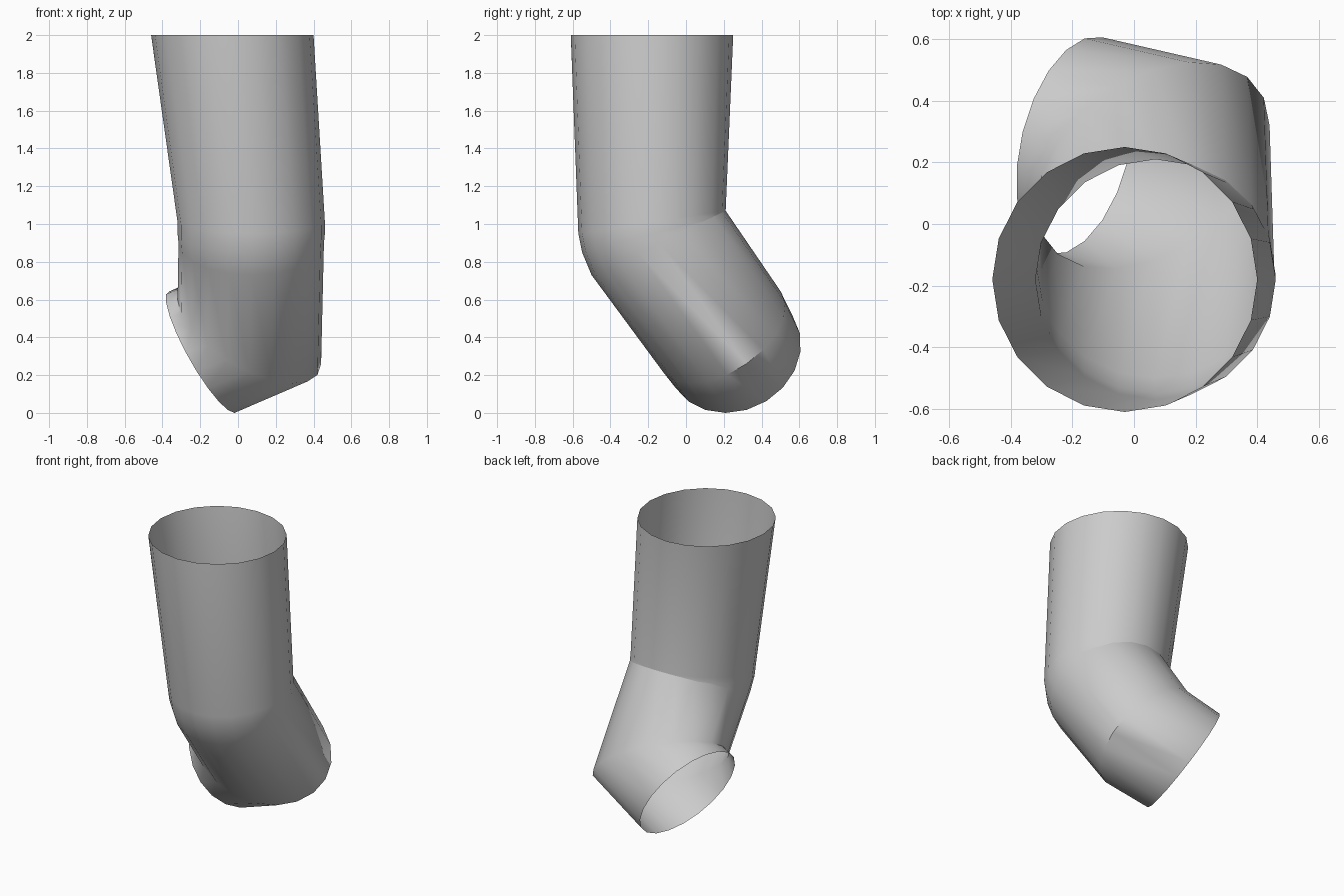
import bpy, bmesh, math
from mathutils import Vector

cube = bpy.data.objects.get("Cube")
if cube:
    bpy.data.objects.remove(cube, do_unlink=True)

SIDES = 20

# Cross-sections down the pipe: centre, sideways half axis, backward half axis
sections = [
    ((-.03, -.18, 2), (.43, 0, 0), (0, .43, 0)),               # open top
    ((.07, -.18, 1.01), (.39, 0, 0), (0, .39, .06)),           # upper elbow
    ((.07, -.168, .95), (.39, 0, 0), (0, .382, .10)),
    ((.07, -.145, .90), (.385, 0, 0), (0, .355, .17)),
    ((.06, .19, .43), (.38, .13, -.17), (0, .31, .215)),       # lower elbow
    ((-.19, .255, .322), (.19, .17, -.26), (-.03, .31, .19)),  # open outlet
]


def add_ring(bm, centre, side, back):
    c, u, v = Vector(centre), Vector(side), Vector(back)
    angles = [math.tau * i / SIDES for i in range(SIDES)]
    return [bm.verts.new(c + u * math.cos(a) + v * math.sin(a)) for a in angles]


# Bent pipe: bridge each ring to the next, leaving both ends open
bm = bmesh.new()
rings = [add_ring(bm, *s) for s in sections]
for upper, lower in zip(rings, rings[1:]):
    for i in range(SIDES):
        j = (i + 1) % SIDES
        bm.faces.new((upper[i], lower[i], lower[j], upper[j]))
mesh = bpy.data.meshes.new("bent_pipe")
bm.to_mesh(mesh)
bm.free()

# Plain grey surface
grey = bpy.data.materials.new("light grey")
grey.use_nodes = True
colour = (.6, .6, .6, 1)
grey.diffuse_color = colour
grey.node_tree.nodes["Principled BSDF"].inputs["Base Color"].default_value = colour
mesh.materials.append(grey)

pipe = bpy.data.objects.new("bent_pipe", mesh)
bpy.context.collection.objects.link(pipe)
bpy.ops.object.select_all(action='DESELECT')
pipe.select_set(True)
bpy.context.view_layer.objects.active = pipe
bpy.ops.object.shade_smooth_by_angle(angle=math.radians(60))
